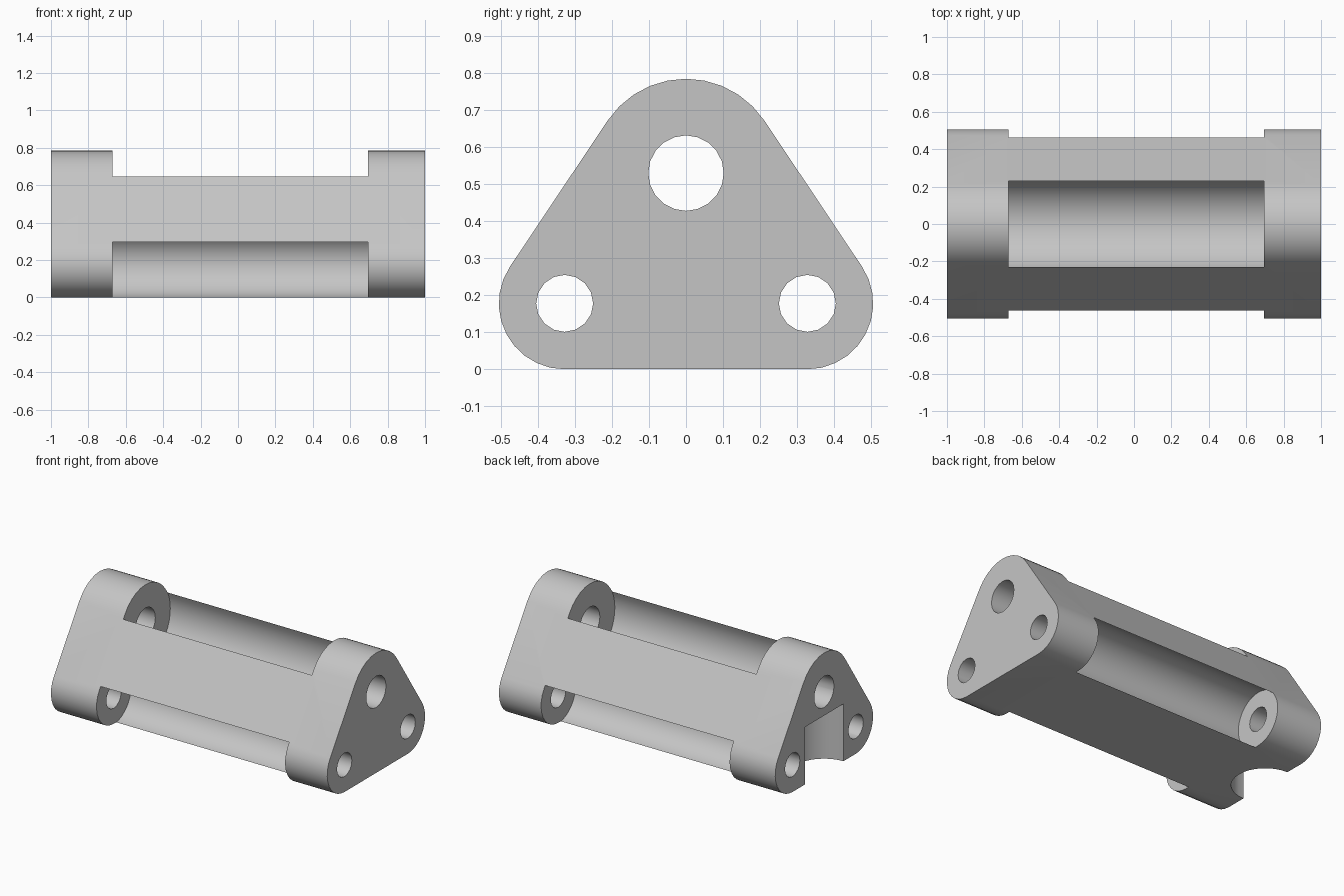
import bpy, bmesh
from math import sin, cos, radians
from mathutils import Vector

cube = bpy.data.objects.get("Cube")
if cube:
    bpy.data.objects.remove(cube, do_unlink=True)

grey = bpy.data.materials.new("light grey")
grey.use_nodes = True
grey.diffuse_color = (0.56, 0.56, 0.56, 1)
grey.node_tree.nodes["Principled BSDF"].inputs["Base Color"].default_value = grey.diffuse_color

# Corner axes (y, z), outer radius, bore radius, bore sides
TOP = (0, 0.53, 0.255, 0.102, 20)
BACK = (0.328, 0.178, 0.178, 0.077, 16)
FRONT = (-0.328, 0.178, 0.178, 0.077, 16)
SLOPE = 34  # direction of the sloping sides' normals, in degrees


def arc(cu, cv, r, start, end, steps):
    angles = [radians(start + (end - start) * i / steps) for i in range(steps + 1)]
    return [(cu + r * cos(a), cv + r * sin(a)) for a in angles]


def extrude(name, outline, start, end, axis="X"):
    """Extrude a closed outline along x, or along z."""
    bm = bmesh.new()
    place = (lambda u, v: (start, u, v)) if axis == "X" else (lambda u, v: (u, v, start))
    face = bm.faces.new([bm.verts.new(place(u, v)) for u, v in outline])
    new = bmesh.ops.extrude_face_region(bm, geom=[face])["geom"]
    shift = Vector((end - start, 0, 0)) if axis == "X" else Vector((0, 0, end - start))
    bmesh.ops.translate(bm, vec=shift, verts=[g for g in new if isinstance(g, bmesh.types.BMVert)])
    bmesh.ops.recalc_face_normals(bm, faces=bm.faces)
    mesh = bpy.data.meshes.new(name)
    bm.to_mesh(mesh)
    bm.free()
    mesh.materials.append(grey)
    obj = bpy.data.objects.new(name, mesh)
    bpy.context.collection.objects.link(obj)
    return obj


def cut(body, cutter):
    bpy.context.view_layer.objects.active = body
    mod = body.modifiers.new("cut", "BOOLEAN")
    mod.operation, mod.solver, mod.object = "DIFFERENCE", "EXACT", cutter
    bpy.ops.object.modifier_apply(modifier=mod.name)
    bpy.data.objects.remove(cutter, do_unlink=True)


# Rounded triangular block
outline = (arc(*BACK[:3], -90, SLOPE, 10)
           + arc(*TOP[:3], SLOPE, 180 - SLOPE, 10)
           + arc(*FRONT[:3], 180 - SLOPE, 270, 10))
block = extrude("roller_bracket", outline, -1, 1)

# Channel and through bore along each corner
for y, z, radius, bore, sides in (TOP, BACK, FRONT):
    cut(block, extrude("channel_cutter", arc(y, z, radius + 0.002, 0, 360, 40)[:-1], -0.67, 0.695))
    cut(block, extrude("bore_cutter", arc(y, z, bore, 0, 360, sides)[:-1], -1.2, 1.2))

# Half-round notch under one end
cut(block, extrude("notch_cutter", arc(-1, 0, 0.2, 0, 360, 32)[:-1], -0.1, 0.375, "Z"))

bpy.ops.object.select_all(action="DESELECT")
block.select_set(True)
bpy.context.view_layer.objects.active = block
bpy.ops.object.shade_smooth_by_angle(angle=radians(30))
